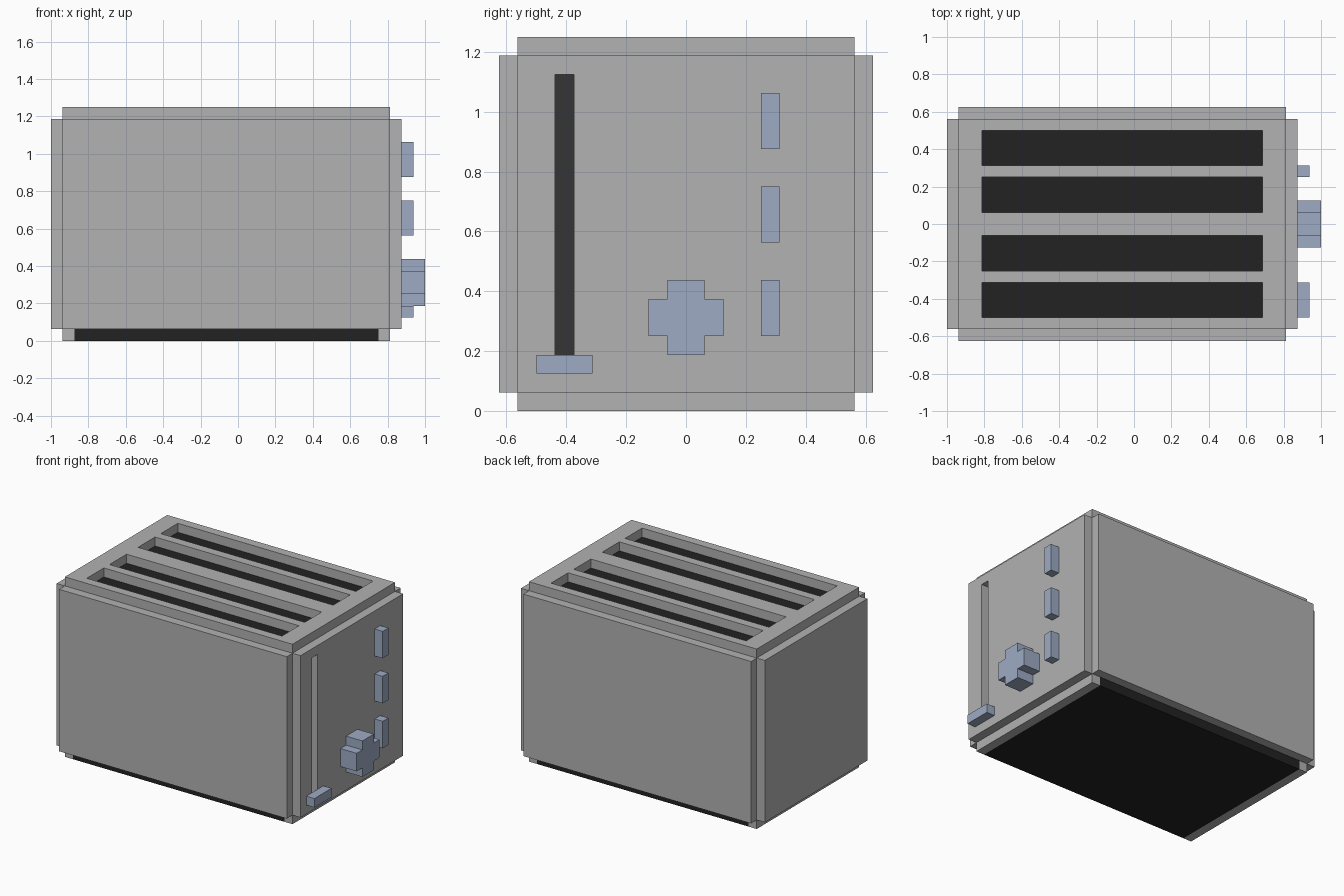
import bpy

if "Cube" in bpy.data.objects:
    bpy.data.objects.remove(bpy.data.objects["Cube"])

U = 0.0625  # block unit of the model


def srgb(v):
    v /= 255
    return v / 12.92 if v <= 0.04045 else ((v + 0.055) / 1.055) ** 2.4


def material(name, r, g, b):
    m = bpy.data.materials.new(name)
    m.diffuse_color = (srgb(r), srgb(g), srgb(b), 1)
    m.use_nodes = True
    m.node_tree.nodes["Principled BSDF"].inputs["Base Color"].default_value = m.diffuse_color
    return m


STEEL = material("steel_grey", 178, 178, 178)
BLACK = material("black", 34, 34, 34)
CHARCOAL = material("charcoal", 53, 53, 53)
BLUE = material("pale_blue", 157, 171, 196)


def box(name, mat, x, y, z):
    """Box from (min, max) ranges given in block units."""
    bpy.ops.mesh.primitive_cube_add(size=1)
    o = bpy.context.object
    o.name = name
    for i, (a, b) in enumerate((x, y, z)):
        o.location[i] = (a + b) / 2 * U
        o.scale[i] = (b - a) * U
    bpy.ops.object.transform_apply(location=True, scale=True)
    o.data.materials.append(mat)
    return o


def boolean(target, other, op):
    other.hide_render = True
    bpy.context.view_layer.objects.active = target
    m = target.modifiers.new(op, 'BOOLEAN')
    m.operation, m.object, m.solver = op, other, 'EXACT'
    bpy.ops.object.modifier_apply(modifier=m.name)
    bpy.data.objects.remove(other)


# Body: three crossed boxes give the stepped edges
body = box("body", STEEL, (-16, 14), (-9, 9), (1, 19))
boolean(body, box("side_step", STEEL, (-15, 13), (-10, 10), (1, 19)), 'UNION')
boolean(body, box("top_step", STEEL, (-15, 13), (-9, 9), (0, 20)), 'UNION')

# Bread slots with black floors one unit down
for i, y in enumerate((-8, -4, 1, 5)):
    boolean(body, box("cutter", STEEL, (-13, 11), (y, y + 3), (18.5, 21)), 'DIFFERENCE')
    box(f"slot_floor_{i + 1}", BLACK, (-13, 11), (y, y + 3), (18.5, 19))

# Black base plate between the two end runners
boolean(body, box("cutter", STEEL, (-14, 12), (-11, 11), (-1, 1)), 'DIFFERENCE')
box("base_plate", BLACK, (-14, 12), (-9, 9), (0, 1))

# Lever groove and lever
boolean(body, box("cutter", STEEL, (12.5, 15), (-7, -6), (2, 18)), 'DIFFERENCE')
box("lever_groove", CHARCOAL, (12.5, 13), (-7, -6), (2, 18))
box("lever", BLUE, (14, 15), (-8, -5), (2, 3))

# Plus-shaped dial
dial = box("dial", BLUE, (14, 16), (-2, 2), (4, 6))
boolean(dial, box("dial_upright", BLUE, (14, 16), (-1, 1), (3, 7)), 'UNION')

# Buttons
for i, z in enumerate((4, 9, 14)):
    box(f"button_{i + 1}", BLUE, (14, 15), (4, 5), (z, z + 3))
